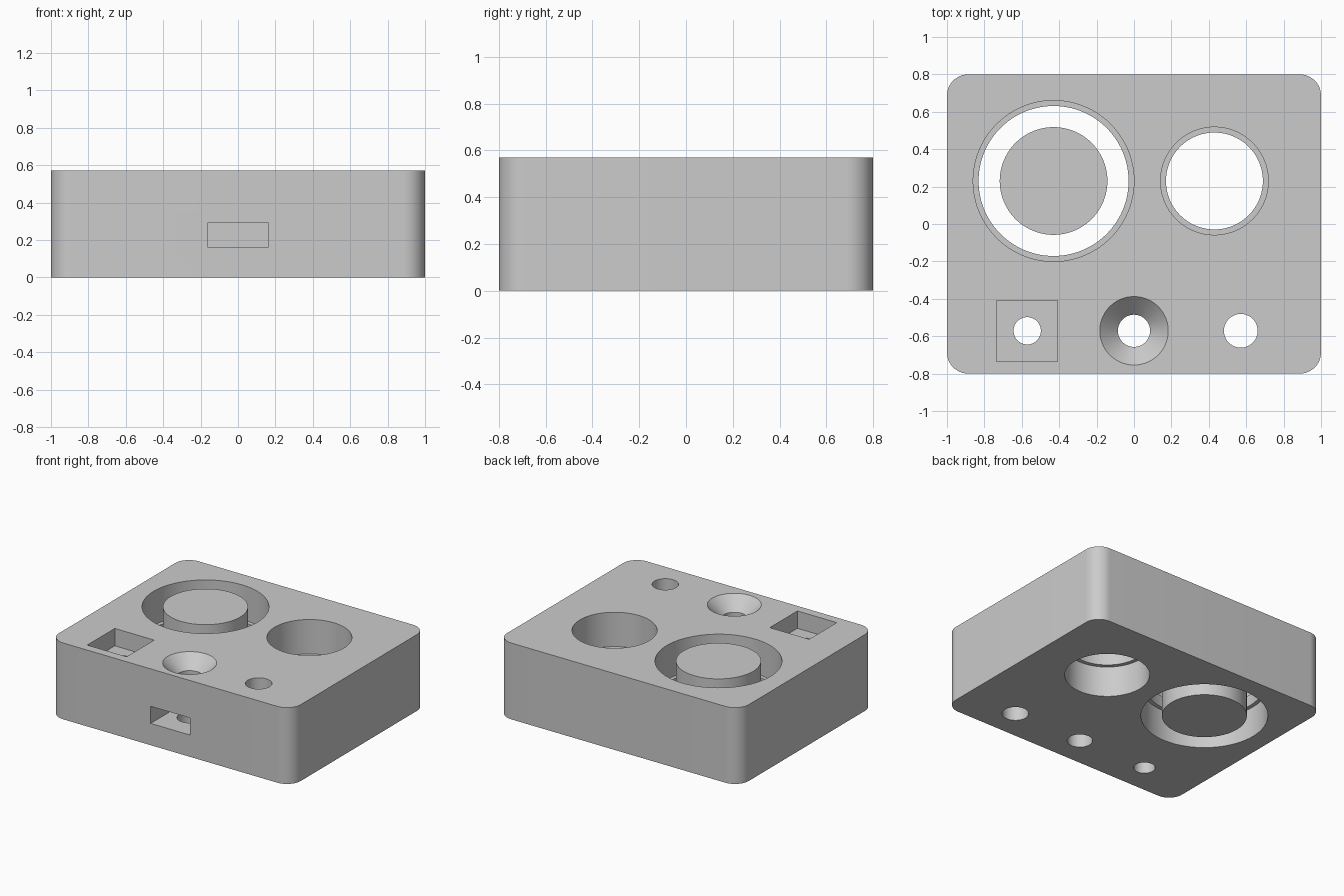
import bpy, bmesh, math

cube = bpy.data.objects.get("Cube")
if cube:
    bpy.data.objects.remove(cube, do_unlink=True)

W, D, H = 2.0, 1.6, 0.571
CORNER = 0.114
SEGMENTS = 96

grey = bpy.data.materials.new("plain grey")
grey.use_nodes = True
colour = (0.6, 0.6, 0.6, 1)
grey.diffuse_color = colour
grey.node_tree.nodes["Principled BSDF"].inputs["Base Color"].default_value = colour


def make_object(name, bm):
    bmesh.ops.recalc_face_normals(bm, faces=bm.faces)
    mesh = bpy.data.meshes.new(name)
    bm.to_mesh(mesh)
    bm.free()
    mesh.materials.append(grey)
    obj = bpy.data.objects.new(name, mesh)
    bpy.context.collection.objects.link(obj)
    return obj


def lathe(name, x, y, profile):
    """Closed solid of revolution from (radius, height) pairs, bottom to top."""
    bm = bmesh.new()
    rings = []
    for r, z in profile:
        rings.append([bm.verts.new((x + r * math.cos(a), y + r * math.sin(a), z))
                      for a in (math.tau * i / SEGMENTS for i in range(SEGMENTS))])
    for low, high in zip(rings, rings[1:]):
        for i in range(SEGMENTS):
            j = (i + 1) % SEGMENTS
            bm.faces.new((low[i], low[j], high[j], high[i]))
    bm.faces.new(rings[0])
    bm.faces.new(rings[-1])
    return make_object(name, bm)


def box(name, low, high):
    bm = bmesh.new()
    bmesh.ops.create_cube(bm, size=1)
    for v in bm.verts:
        v.co = [(a + b) / 2 + c * (b - a) for a, b, c in zip(low, high, v.co)]
    return make_object(name, bm)


def ridged_bore(name, x, y, radius):
    """Bore with a thin inner ridge around its middle."""
    neck, z0, z1 = radius - 0.029, 0.229, 0.314
    return lathe(name, x, y, [(radius, -0.1), (radius, z0), (neck, z0),
                              (neck, z1), (radius, z1), (radius, H + 0.1)])


def smooth(obj):
    bpy.ops.object.select_all(action='DESELECT')
    obj.select_set(True)
    bpy.context.view_layer.objects.active = obj
    bpy.ops.object.shade_smooth_by_angle(angle=math.radians(30))


# Block with rounded upright edges
block = box("block", (-W / 2, -D / 2, 0), (W / 2, D / 2, H))
bm = bmesh.new()
bm.from_mesh(block.data)
upright = [e for e in bm.edges if abs(e.verts[0].co.z - e.verts[1].co.z) > 0.1]
bmesh.ops.bevel(bm, geom=upright, offset=CORNER, segments=16, profile=0.5, affect='EDGES')
bm.to_mesh(block.data)
bm.free()

# Large bores, screw holes and nut pockets
ROW, NUT = -0.571, 0.163
cutters = [
    ridged_bore("large_bore_cutter", -0.43, 0.23, 0.43),
    ridged_bore("small_bore_cutter", 0.43, 0.23, 0.288),
    lathe("plain_hole_cutter", 0.571, ROW, [(0.09, -0.1), (0.09, H + 0.1)]),
    lathe("countersink_cutter", 0, ROW, [(0.086, -0.1), (0.086, H - 0.097),
                                         (0.183, H), (0.183, H + 0.1)]),
    lathe("nut_hole_cutter", -0.571, ROW, [(0.073, -0.1), (0.073, H + 0.1)]),
    box("top_pocket_cutter", (-0.571 - NUT, ROW - NUT, H - 0.13),
        (-0.571 + NUT, ROW + NUT, H + 0.1)),
    box("front_slot_cutter", (-NUT, -D / 2 - 0.1, 0.163), (NUT, ROW + NUT, 0.291)),
]
for cutter in cutters:
    cutter.hide_render = True
    mod = block.modifiers.new(cutter.name, 'BOOLEAN')
    mod.operation = 'DIFFERENCE'
    mod.solver = 'EXACT'
    mod.object = cutter

# Bake the cuts and drop the cutters
graph = bpy.context.evaluated_depsgraph_get()
baked = bpy.data.meshes.new_from_object(block.evaluated_get(graph))
block.modifiers.clear()
block.data = baked
for cutter in cutters:
    bpy.data.objects.remove(cutter, do_unlink=True)
smooth(block)

# Free-standing post inside the large bore
post = lathe("post", -0.43, 0.23, [(0.288, 0), (0.288, H)])
smooth(post)
